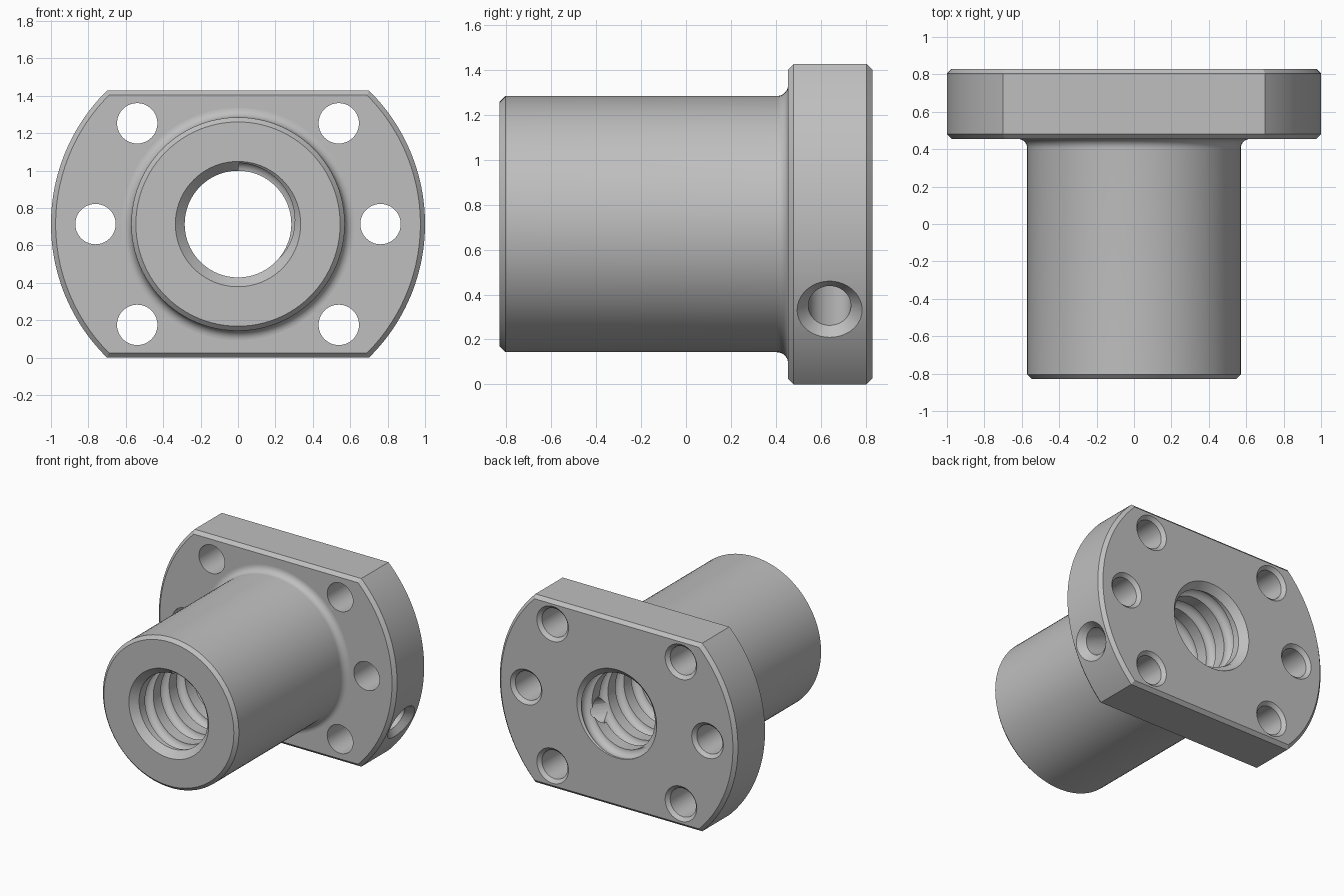
import bpy, bmesh
from math import sin, cos, asin, pi, radians, sqrt
from mathutils import Matrix

AXIS_Z = 0.714        # height of the bore axis
FRONT, BACK = -0.83, 0.83
FLANGE_Y = 0.455
BORE_R = 0.285
PITCH = 0.19

if "Cube" in bpy.data.objects:
    bpy.data.objects.remove(bpy.data.objects["Cube"], do_unlink=True)

steel = bpy.data.materials.new("plain_grey_steel")
steel.use_nodes = True
grey = (0.52, 0.52, 0.52, 1)
steel.diffuse_color = grey
steel.node_tree.nodes["Principled BSDF"].inputs["Base Color"].default_value = grey


def finish(name, bm, matrix=None):
    """Turn a closed bmesh into an object."""
    bmesh.ops.recalc_face_normals(bm, faces=bm.faces)
    mesh = bpy.data.meshes.new(name)
    bm.to_mesh(mesh)
    bm.free()
    if matrix:
        mesh.transform(matrix)
    mesh.materials.append(steel)
    obj = bpy.data.objects.new(name, mesh)
    bpy.context.collection.objects.link(obj)
    return obj


def lathe(name, profile, steps, matrix=None):
    """Revolve (y, radius) points about the y axis."""
    bm = bmesh.new()
    verts = [bm.verts.new((r, y, 0)) for y, r in profile]
    edges = [bm.edges.new(pair) for pair in zip(verts, verts[1:])]
    bmesh.ops.spin(bm, geom=verts + edges, cent=(0, 0, 0), axis=(0, 1, 0),
                   angle=2 * pi, steps=steps)
    bmesh.ops.remove_doubles(bm, verts=bm.verts, dist=1e-5)
    return finish(name, bm, matrix)


def loft(name, rings):
    """Skin a list of equal rings and cap both ends."""
    bm = bmesh.new()
    loops = [[bm.verts.new(p) for p in ring] for ring in rings]
    for a, b in zip(loops, loops[1:]):
        for i in range(len(a)):
            j = (i + 1) % len(a)
            bm.faces.new((a[i], a[j], b[j], b[i]))
    bm.faces.new(loops[0])
    bm.faces.new(loops[-1][::-1])
    return finish(name, bm)


def flange_ring(y, inset):
    """Circle with its top and bottom cut flat."""
    r, h, n = 1 - inset, AXIS_Z - inset, 48
    half = asin(h / r)
    angles = [-half + 2 * half * i / n for i in range(n + 1)]
    angles += [a + pi for a in angles]
    return [(r * cos(a), y, r * sin(a)) for a in angles]


def combine(target, tool, operation):
    mod = target.modifiers.new("combine", 'BOOLEAN')
    mod.operation, mod.solver, mod.object = operation, 'EXACT', tool
    tool.hide_render = True
    bpy.context.view_layer.update()
    graph = bpy.context.evaluated_depsgraph_get()
    mesh = bpy.data.meshes.new_from_object(target.evaluated_get(graph))
    target.modifiers.clear()
    target.data = mesh
    bpy.data.objects.remove(tool, do_unlink=True)


# Flange plate with chamfered rims
c = 0.025
body = loft("flanged_nut", [flange_ring(FLANGE_Y, c), flange_ring(FLANGE_Y + c, 0),
                            flange_ring(BACK - c, 0), flange_ring(BACK, c)])

# Barrel with chamfered nose and a fillet into the flange
fil = 0.05
barrel_r = 0.571
fillet = [(FLANGE_Y - fil + fil * sin(a), barrel_r + fil - fil * cos(a))
          for a in [pi / 2 * i / 8 for i in range(9)]]
barrel = lathe("barrel", [(FRONT, 0), (FRONT, barrel_r - c), (FRONT + c, barrel_r)]
               + fillet + [(0.6, barrel_r + fil), (0.6, 0)], 96)
combine(body, barrel, 'UNION')

# Through bore with a conical mouth at each end
m = 0.06
bore = lathe("bore_cutter", [(FRONT - 0.01, 0), (FRONT - 0.01, BORE_R + m),
                             (FRONT + m - 0.01, BORE_R), (BACK - m + 0.01, BORE_R),
                             (BACK + 0.01, BORE_R + m), (BACK + 0.01, 0)], 96)
combine(body, bore, 'DIFFERENCE')

# Right-hand helical ball groove
per_turn, sides, groove_r = 64, 18, 0.05
start = FRONT + 0.03
count = int((BACK + 0.03 - start) / PITCH * per_turn)
rings = []
for i in range(count + 1):
    t = 2 * pi * i / per_turn + 0.013
    ring = []
    for k in range(sides):
        a = 2 * pi * (k + 0.3) / sides
        r = BORE_R - 0.002 + groove_r * cos(a)
        y = start + PITCH * i / per_turn + groove_r * sin(a)
        ring.append((r * sin(t), y, r * cos(t)))
    rings.append(ring)
combine(body, loft("groove_cutter", rings), 'DIFFERENCE')

# Six bolt holes, countersunk at the back
hole_r, pcd_r = 0.108, 0.762
for side in (0, pi):
    for deg in (-45, 0, 45):
        a = side + radians(deg)
        hole = lathe("bolt_hole_cutter",
                     [(0.42, 0), (0.42, hole_r), (BACK - c, hole_r),
                      (BACK + 0.01, hole_r + c + 0.01), (BACK + 0.01, 0)], 40,
                     Matrix.Translation((pcd_r * cos(a), 0, pcd_r * sin(a))))
        combine(body, hole, 'DIFFERENCE')

# Radial oil hole from the rim to the bore
oil_r = 0.095
tilt = Matrix.Rotation(radians(22.5), 4, 'Y') @ Matrix.Rotation(-pi / 2, 4, 'Z')
oil = lathe("oil_hole_cutter", [(0.15, 0), (0.15, oil_r), (0.95, oil_r),
                                (1.05, oil_r + 0.1), (1.05, 0)], 40,
            Matrix.Translation((0, 0.64, 0)) @ tilt)
combine(body, oil, 'DIFFERENCE')

# Stand on the ground and shade
body.data.transform(Matrix.Translation((0, 0, AXIS_Z)))
body.data.materials.clear()
body.data.materials.append(steel)
for face in body.data.polygons:
    face.material_index = 0
bpy.ops.object.select_all(action='DESELECT')
body.select_set(True)
bpy.context.view_layer.objects.active = body
bpy.ops.object.shade_smooth_by_angle(angle=radians(28))
for face in body.data.polygons:
    if face.area > 0.1 and max(abs(face.normal.y), abs(face.normal.z)) > 0.9999:
        face.use_smooth = False
